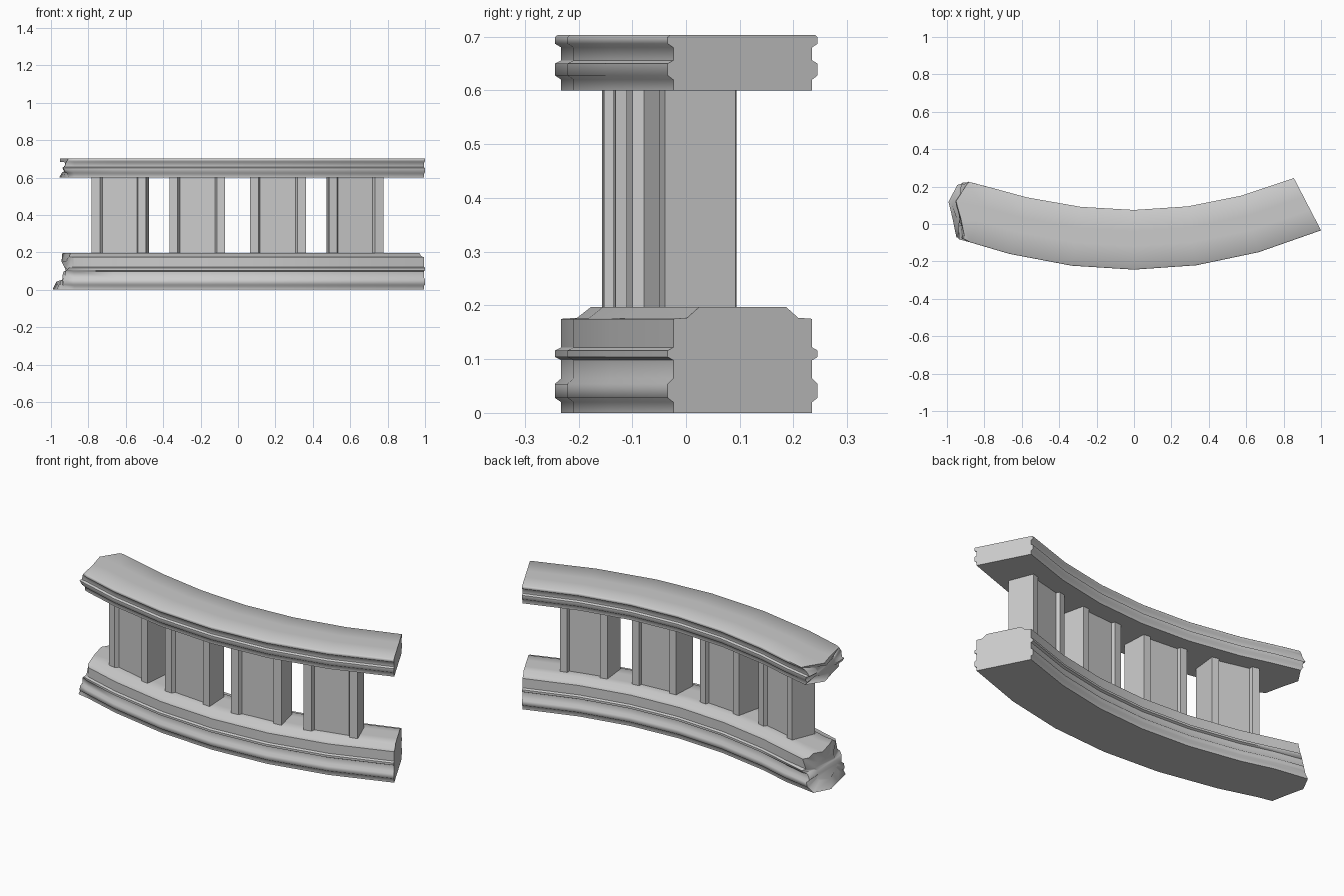
import bpy, bmesh, math, random
from mathutils import Vector

if "Cube" in bpy.data.objects:
    bpy.data.objects.remove(bpy.data.objects["Cube"])

random.seed(11)


def rail_point(t, s):
    """Point on the curved rail: t runs left to right, s from front to back."""
    left = t < 0
    front = Vector((t, -0.244 + (0.19 if left else 0.21) * t * t))
    back = Vector((0.855 * t, 0.075 + (0.15 if left else 0.17) * t * t))
    return front.lerp(back, s)


def broken_point(s):
    """Plan outline of the broken left end."""
    stops = [(-0.02, -0.93, -0.085), (0.33, -0.955, 0.0),
             (0.68, -0.985, 0.13), (1.02, -0.91, 0.228)]
    for (s0, x0, y0), (s1, x1, y1) in zip(stops, stops[1:]):
        if s <= s1:
            f = (s - s0) / (s1 - s0)
            return Vector((x0 + (x1 - x0) * f, y0 + (y1 - y0) * f))


def finish(bm, name, angle):
    bmesh.ops.recalc_face_normals(bm, faces=bm.faces[:])
    mesh = bpy.data.meshes.new(name)
    bm.to_mesh(mesh)
    bm.free()
    ob = bpy.data.objects.new(name, mesh)
    bpy.context.collection.objects.link(ob)
    bpy.ops.object.select_all(action='DESELECT')
    ob.select_set(True)
    bpy.context.view_layer.objects.active = ob
    bpy.ops.object.shade_smooth_by_angle(angle=math.radians(angle))
    return ob


def make_rail(name, half, lean):
    """Sweep a symmetric moulding along the arc, ending in a broken face."""
    z0, z1 = half[0][1], half[-1][1]
    profile = (half + [(0.4, z1), (0.65, z1)]
               + [(1 - s, z) for s, z in reversed(half)]
               + [(0.65, z0), (0.4, z0)])
    n = len(profile)
    bm = bmesh.new()
    rings = []
    for t in (1, 2 / 3, 1 / 3, 0, -1 / 3, -2 / 3, -0.88):
        rings.append([bm.verts.new((*rail_point(t, s), z)) for s, z in profile])
    # ragged rim of the break, then a smaller ring inside it
    rim = []
    for s, z in profile:
        p = broken_point(s)
        h = (z - z0) / (z1 - z0)
        p.x += lean * (z - z0) - 0.015 if lean else 0.03 * abs(2 * h - 1)
        p += Vector((random.uniform(-.007, .007), random.uniform(-.004, .004)))
        p.x = max(p.x, -1.0)
        rim.append(bm.verts.new((*p, z)))
    rings.append(rim)
    mid = sum((v.co for v in rim), Vector()) / n
    core = []
    for v in rim:
        p = mid.lerp(v.co, 0.55)
        p.x = max(p.x - 0.01 + random.uniform(-.006, .006), -0.995)
        core.append(bm.verts.new(p))
    rings.append(core)
    for a, b in zip(rings, rings[1:]):
        for i in range(n):
            j = (i + 1) % n
            bm.faces.new((a[i], a[j], b[j], b[i]))
    bm.faces.new(rings[0])
    bm.faces.new(core)
    return finish(bm, name, 62)


# Moulded base and handrail
N = 0.037
make_rail("base_rail", [
    (N, 0), (N, 0.02), (0, 0.028), (0, 0.054), (N, 0.064), (N, 0.098),
    (0, 0.104), (0, 0.116), (N, 0.122), (N, 0.175), (0.13, 0.177),
    (0.21, 0.197)], 0.33)
make_rail("hand_rail", [
    (N, 0.60), (N, 0.62), (0, 0.628), (0, 0.65), (N, 0.656), (N, 0.68),
    (0, 0.687), (0, 0.699), (0.015, 0.703)], 0)


# Four upright piers: wedge plan, narrower at the back, raised corner strips
def make_pier(name, x):
    w, d, strip, recess = 0.14, 0.07, 0.042, 0.02
    quarter = [(w, d), (w - strip, d), (w - strip - 0.008, d - recess)]
    plan = (quarter + [(-px, py) for px, py in reversed(quarter)]
            + [(-px, -py) for px, py in quarter]
            + [(px, -py) for px, py in reversed(quarter)])
    plan = [(px * (1 - py), py) for px, py in plan]
    angle = math.atan(0.4 * x)
    c, s = math.cos(angle), math.sin(angle)
    cy = -0.0825 + 0.2 * x * x
    bm = bmesh.new()
    base = bm.faces.new([bm.verts.new((x + px * c - py * s,
                                       cy + px * s + py * c, 0.19))
                         for px, py in plan])
    top = bmesh.ops.extrude_face_region(bm, geom=[base])["geom"]
    bmesh.ops.translate(bm, vec=(0, 0, 0.415),
                        verts=[v for v in top if isinstance(v, bmesh.types.BMVert)])
    finish(bm, name, 30)


for i, x in enumerate((-0.62, -0.212, 0.208, 0.615)):
    make_pier(f"pier_{i + 1}", x)
